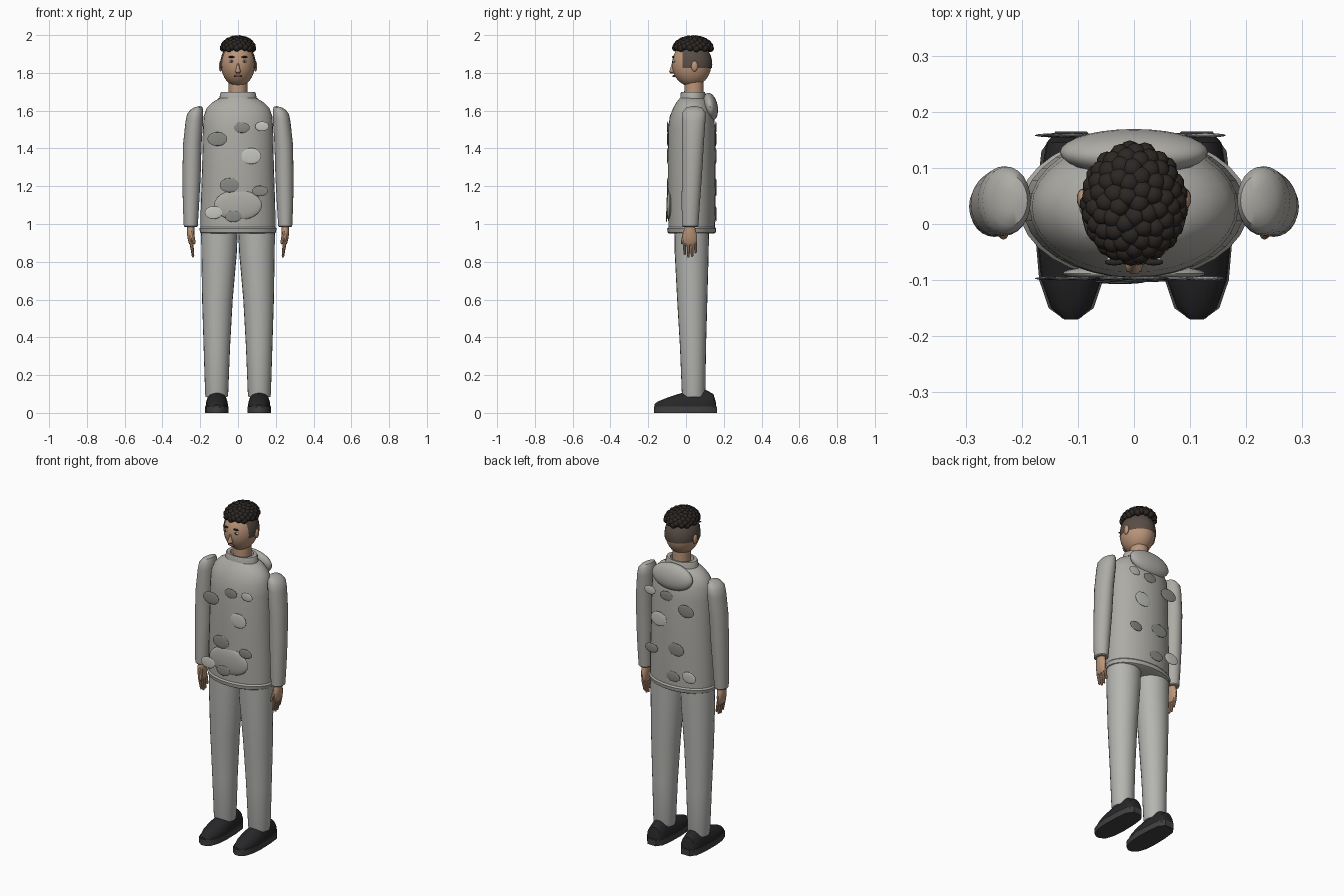
import bpy, bmesh, math
from mathutils import Vector, Matrix

if "Cube" in bpy.data.objects:
    bpy.data.objects.remove(bpy.data.objects["Cube"])


def mat(name, r, g, b):
    m = bpy.data.materials.new(name)
    m.diffuse_color = (r, g, b, 1)
    m.use_nodes = True
    m.node_tree.nodes["Principled BSDF"].inputs["Base Color"].default_value = m.diffuse_color
    return m


SKIN = mat("skin", 0.50, 0.30, 0.19)
HAIR = mat("hair", 0.025, 0.02, 0.017)
FADE = mat("fade", 0.10, 0.075, 0.06)
BLACK = mat("black", 0.02, 0.02, 0.022)
SOLE = mat("sole", 0.05, 0.05, 0.05)
CLOTH = mat("cloth", 0.42, 0.41, 0.38)
TROUSER = mat("trouser", 0.46, 0.46, 0.44)
DARK = mat("dark_patch", 0.25, 0.25, 0.23)
LIGHT = mat("light_patch", 0.56, 0.56, 0.53)
WHITE = mat("eye_white", 0.8, 0.8, 0.78)
LIP = mat("lip", 0.30, 0.12, 0.09)


def finish(bm, name, material, angle=40):
    bmesh.ops.recalc_face_normals(bm, faces=bm.faces)
    me = bpy.data.meshes.new(name)
    bm.to_mesh(me)
    bm.free()
    me.materials.append(material)
    ob = bpy.data.objects.new(name, me)
    bpy.context.collection.objects.link(ob)
    bpy.ops.object.select_all(action='DESELECT')
    bpy.context.view_layer.objects.active = ob
    ob.select_set(True)
    bpy.ops.object.shade_smooth_by_angle(angle=math.radians(angle))
    return ob


def skin_rings(bm, loops):
    rings = [[bm.verts.new(p) for p in loop] for loop in loops]
    n = len(rings[0])
    for a, b in zip(rings, rings[1:]):
        for i in range(n):
            bm.faces.new((a[i], a[(i + 1) % n], b[(i + 1) % n], b[i]))
    bm.faces.new(rings[0])
    bm.faces.new(rings[-1])


def loft(name, rings, material, n=24, angle=40):
    """Stack of horizontal ellipses: (cx, cy, z, rx, ry), optional z slope along x."""
    bm = bmesh.new()
    loops = []
    for r in rings:
        cx, cy, z, rx, ry = r[:5]
        slope = r[5] if len(r) > 5 else 0
        ts = [2 * math.pi * i / n for i in range(n)]
        loops.append([(cx + rx * math.cos(t), cy + ry * math.sin(t), z + slope * rx * math.cos(t)) for t in ts])
    skin_rings(bm, loops)
    return finish(bm, name, material, angle)


def ellipsoid(name, c, r, material, u=20, v=12, rot=0, cuts=()):
    bm = bmesh.new()
    bmesh.ops.create_uvsphere(bm, u_segments=u, v_segments=v, radius=1)
    bm.transform(Matrix.Translation(c) @ Matrix.Rotation(rot, 4, 'X') @ Matrix.Diagonal((*r, 1)))
    for co, no in cuts:
        bmesh.ops.bisect_plane(bm, geom=bm.verts[:] + bm.edges[:] + bm.faces[:],
                               plane_co=co, plane_no=no, clear_inner=True)
    return finish(bm, name, material)


def rod(name, a, b, r1, r2, material, n=8):
    a, b = Vector(a), Vector(b)
    bm = bmesh.new()
    q = (b - a).to_track_quat('Z', 'Y').to_matrix().to_4x4()
    bmesh.ops.create_cone(bm, cap_ends=True, segments=n, radius1=r1, radius2=r2, depth=(b - a).length,
                          matrix=Matrix.Translation((a + b) / 2) @ q)
    bmesh.ops.create_icosphere(bm, subdivisions=1, radius=r2, matrix=Matrix.Translation(b))
    return finish(bm, name, material)


# Jumper body, hem and collar
loft("jumper", [(0, .03, .975, .198, .123), (0, .03, 1.1, .197, .126), (0, .03, 1.3, .19, .126),
                (0, .03, 1.5, .186, .125), (0, .031, 1.57, .182, .117), (0, .033, 1.615, .165, .10),
                (0, .035, 1.645, .135, .085), (0, .036, 1.67, .09, .066)], CLOTH, 32)
loft("hem", [(0, .03, .95, .192, .12), (0, .03, .955, .2, .127), (0, .03, .975, .205, .13),
             (0, .03, .985, .196, .122)], CLOTH, 32)
loft("collar", [(0, .037, 1.65, .1, .069), (0, .037, 1.69, .095, .066), (0, .037, 1.70, .09, .062),
                (0, .037, 1.70, .068, .055), (0, .037, 1.67, .062, .052)], CLOTH, 32)
ellipsoid("hood", (0, .128, 1.62), (.132, .04, .075), CLOTH, 28, 14, math.radians(10))
ellipsoid("pouch", (0, -.088, 1.1), (.127, .016, .08), CLOTH, 28, 12)

# Flat camouflage patches on front and back
PATCHES = [(-.11, 1.45, .053, .037, DARK), (.02, 1.51, .043, .028, DARK), (.127, 1.517, .037, .026, LIGHT),
           (.07, 1.36, .053, .043, LIGHT), (-.045, 1.205, .053, .038, DARK), (.117, 1.175, .043, .028, DARK),
           (-.13, 1.06, .047, .034, LIGHT), (-.025, 1.04, .045, .03, DARK)]
for side, y in (("front", -.097), ("back", .158)):
    for x, z, rx, rz, m in PATCHES:
        yy = -.103 if side == "front" and z < 1.1 and x > -.1 else y
        ellipsoid(side + "_patch", (x, yy, z), (rx, .004, rz), m, 18, 8)


def shoe(s):
    # Upper: dome sections along y, (y, half width, top height)
    bm = bmesh.new()
    loops = []
    for y, w, h in [(-.168, .016, .045), (-.15, .036, .06), (-.1, .054, .08), (-.04, .06, .1),
                    (.02, .058, .118), (.1, .052, .125), (.145, .044, .10), (.16, .03, .05)]:
        arc = [math.pi * i / 10 for i in range(11)]
        loops.append([(s * .112 + w * math.cos(t), y, .025 + (h - .025) * math.sin(t) ** .75
                       if 0 < t < 3.14 else .025) for t in arc])
    skin_rings(bm, loops)
    finish(bm, "shoe_upper", BLACK)
    # Sole: outline raised from the ground
    half = [(-.17, .012), (-.15, .04), (-.1, .057), (-.03, .063), (.06, .061), (.13, .053), (.165, .028)]
    pts = [(s * .112 + w, y) for y, w in half] + [(s * .112 - w, y) for y, w in reversed(half)]
    bm = bmesh.new()
    skin_rings(bm, [[(x, y, z) for x, y in pts] for z in (0, .035)])
    finish(bm, "shoe_sole", SOLE)


for s in (-1, 1):
    # Trouser leg and shoe
    loft("trouser_leg", [(s * .113, .04, .085, .058, .058), (s * .113, .04, .1, .061, .062),
                         (s * .112, .037, .35, .07, .069), (s * .109, .033, .6, .081, .08),
                         (s * .1, .03, .85, .094, .09), (s * .098, .03, 1.0, .098, .092)], TROUSER)
    shoe(s)
    # Sleeve with rounded shoulder
    loft("sleeve", [(s * .25, .022, .985, .032, .038), (s * .25, .022, .99, .037, .043),
                    (s * .249, .025, 1.1, .043, .048), (s * .246, .031, 1.25, .048, .053),
                    (s * .242, .036, 1.42, .049, .058), (s * .231, .041, 1.55, .047, .062, -s * .2),
                    (s * .227, .042, 1.592, .043, .06, -s * .25), (s * .222, .042, 1.612, .032, .045, -s * .3),
                    (s * .22, .042, 1.62, .014, .02, -s * .3)], CLOTH)
    # Hand
    loft("palm", [(s * .25, .02, 1.0, .02, .024), (s * .25, .02, .965, .021, .033), (s * .25, .021, .93, .018, .039),
                  (s * .248, .021, .9, .013, .037), (s * .247, .021, .89, .008, .032)], SKIN, 14)
    for y, tip in ((-.008, .835), (.012, .822), (.031, .825), (.05, .845)):
        rod("finger", (s * .248, y, .905), (s * .238, y + .001, tip + .006), .0095, .0065, SKIN)
    rod("thumb", (s * .245, -.005, .96), (s * .232, -.02, .90), .011, .008, SKIN)
    # Ear, eye and brow
    ellipsoid("ear", (s * .092, .045, 1.835), (.01, .018, .028), SKIN, 14, 8)
    ellipsoid("eye", (s * .035, -.064, 1.861), (.014, .007, .007), WHITE, 12, 8)
    ellipsoid("pupil", (s * .035, -.069, 1.861), (.006, .004, .006), BLACK, 10, 6)
    ellipsoid("brow", (s * .035, -.068, 1.884), (.018, .006, .005), HAIR, 10, 6)

# Neck, head, nose and mouth
loft("neck", [(0, .042, 1.66, .05, .052), (0, .042, 1.78, .05, .05)], SKIN)
C = (0, .03, 1.846)
ellipsoid("head", C, (.09, .104, .118), SKIN, 32, 20)
loft("nose", [(0, -.07, 1.797, .008, .012), (0, -.073, 1.805, .016, .017), (0, -.072, 1.82, .01, .013),
              (0, -.066, 1.858, .005, .007)], SKIN, 10)
ellipsoid("mouth", (0, -.065, 1.783), (.022, .007, .006), LIP, 12, 6)

# Shaved sides of the hair
ellipsoid("hair_fade", C, (.094, .109, .12), FADE, 32, 24,
          cuts=(((0, 0, 1.825), (0, 0, 1)), ((0, -.018, 0), (0, 1, 0))))

# Curls spread over the crown in a golden spiral
ellipsoid("hair_cap", (0, .035, 1.925), (.08, .096, .058), HAIR, 24, 12,
          cuts=(((0, 0, 1.925), (0, 0, 1)),))
curls = bmesh.new()
N = 78
for i in range(N):
    h = 1 - (i + .5) / N
    a = i * math.pi * (3 - math.sqrt(5))
    r = math.sqrt(1 - h * h)
    p = (.078 * r * math.cos(a), .037 + .093 * r * math.sin(a), 1.927 + .054 * h)
    bmesh.ops.create_icosphere(curls, subdivisions=2, radius=.0195, matrix=Matrix.Translation(p))
finish(curls, "curls", HAIR)
